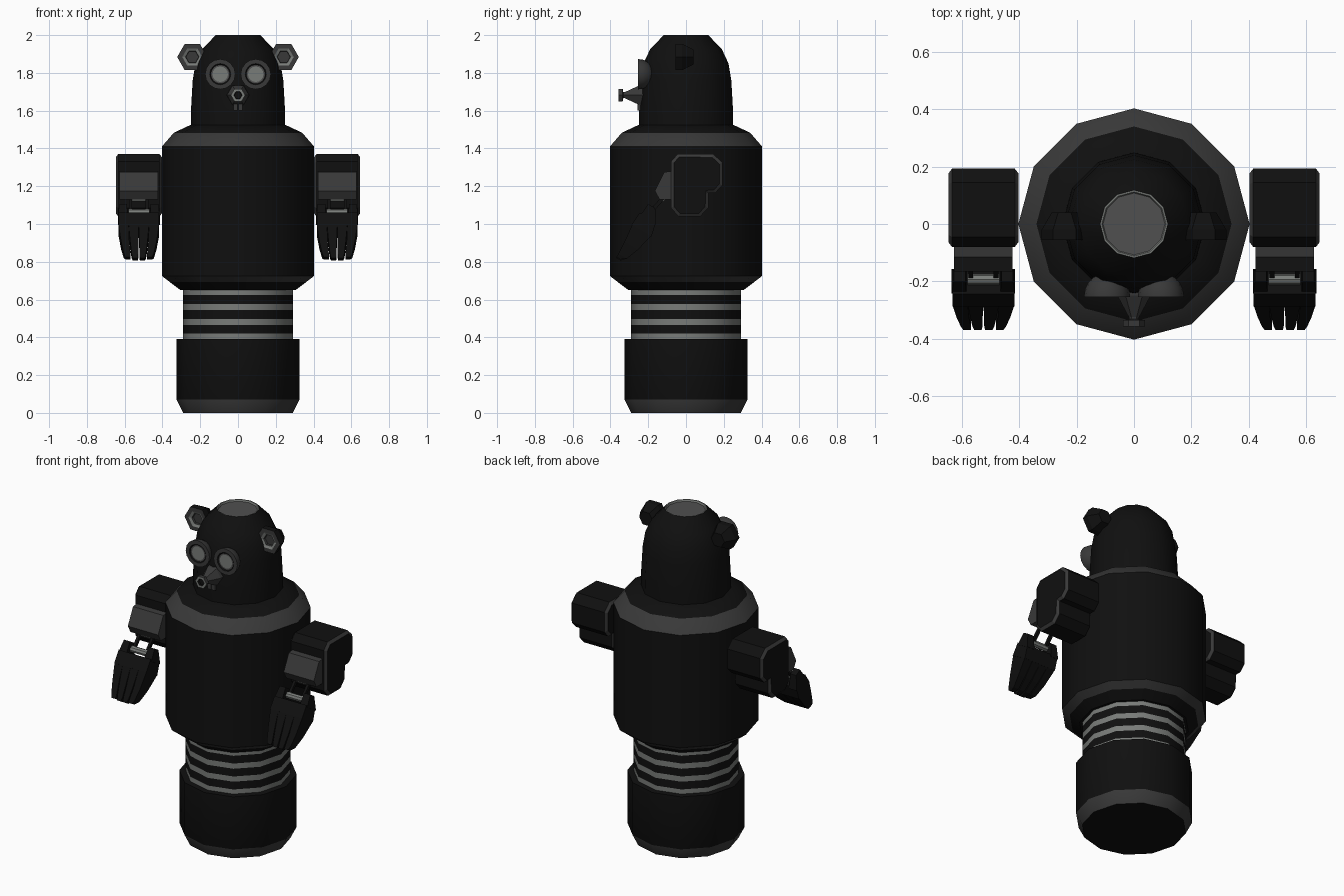
import bpy, bmesh, math
from mathutils import Matrix, Vector

old = bpy.data.objects.get("Cube")
if old:
    bpy.data.objects.remove(old, do_unlink=True)


def material(name, r, g, b):
    m = bpy.data.materials.new(name)
    m.use_nodes = True
    m.diffuse_color = (r, g, b, 1)
    node = m.node_tree.nodes["Principled BSDF"]
    node.inputs["Base Color"].default_value = (r, g, b, 1)
    node.inputs["Roughness"].default_value = 0.8
    return m


MATS = [material("black", 0.005, 0.005, 0.005),
        material("dark grey", 0.04, 0.04, 0.04),
        material("mid grey", 0.08, 0.08, 0.08),
        material("light grey", 0.19, 0.2, 0.19)]
BLACK, DARK, MID, LIGHT = range(4)


def finish(name, bm, smooth=True):
    """Turn a bmesh into an object with the shared materials."""
    bmesh.ops.recalc_face_normals(bm, faces=bm.faces)
    mesh = bpy.data.meshes.new(name)
    bm.to_mesh(mesh)
    bm.free()
    for m in MATS:
        mesh.materials.append(m)
    ob = bpy.data.objects.new(name, mesh)
    bpy.context.collection.objects.link(ob)
    if smooth:
        bpy.ops.object.select_all(action='DESELECT')
        ob.select_set(True)
        bpy.context.view_layer.objects.active = ob
        bpy.ops.object.shade_smooth_by_angle(angle=math.radians(31))
    return ob


def lathe(name, profile, sides=12, loc=(0, 0, 0), turn=None, smooth=True):
    """Profile rows are (radius, height, colour of the band up to the next row)."""
    bm = bmesh.new()
    rings = []
    for r, h, _ in profile:
        rings.append([bm.verts.new((r * math.cos(a), r * math.sin(a), h))
                      for a in (math.tau * i / sides for i in range(sides))])
    for k in range(len(rings) - 1):
        for i in range(sides):
            j = (i + 1) % sides
            f = bm.faces.new((rings[k][i], rings[k][j], rings[k + 1][j], rings[k + 1][i]))
            f.material_index = profile[k][2]
    bm.faces.new(rings[0][::-1]).material_index = BLACK
    bm.faces.new(rings[-1]).material_index = profile[-1][2]
    if turn:
        bm.transform(turn)
    bm.transform(Matrix.Translation(loc))
    return finish(name, bm, smooth)


def prism(name, outline, x0, x1, colour, bevel=0.0, rim=DARK):
    """Side outline (y, z) extruded across x, with optional coloured end chamfers."""
    bm = bmesh.new()
    base = bm.faces.new([bm.verts.new((x0, y, z)) for y, z in outline])
    out = bmesh.ops.extrude_face_region(bm, geom=[base])["geom"]
    for v in out:
        if isinstance(v, bmesh.types.BMVert):
            v.co.x = x1
    bmesh.ops.recalc_face_normals(bm, faces=bm.faces)
    for f in bm.faces:
        f.material_index = colour
    if bevel:
        ends = [f for f in bm.faces if abs(f.normal.x) > 0.9]
        ring = bmesh.ops.inset_region(bm, faces=ends, thickness=bevel, depth=0)["faces"]
        for f in ring:
            f.material_index = rim
        mid = (x0 + x1) / 2
        rim_verts = {v for f in ring for v in f.verts} - {v for f in ends for v in f.verts}
        for v in rim_verts:
            v.co.x += math.copysign(bevel * 0.7, mid - v.co.x)
    return finish(name, bm, False)


def loft(name, sections, colour):
    """Blocks through sections (x, y, z, half width, half thickness)."""
    bm = bmesh.new()
    lean = Vector((0, -0.85, 0.5))
    rings = []
    for x, y, z, w, t in sections:
        c = Vector((x, y, z))
        rings.append([bm.verts.new(c + Vector((sx * w, 0, 0)) + lean * (sy * t))
                      for sx, sy in ((-1, -1), (1, -1), (1, 1), (-1, 1))])
    for a, b in zip(rings, rings[1:]):
        for i in range(4):
            j = (i + 1) % 4
            bm.faces.new((a[i], a[j], b[j], b[i]))
    bm.faces.new(rings[0])
    bm.faces.new(rings[-1])
    for f in bm.faces:
        f.material_index = colour
    return finish(name, bm, False)


FORWARD = Matrix.Rotation(math.pi / 2, 4, 'X')
SIDEWAYS = Matrix.Rotation(math.pi / 2, 4, 'Y')

# Base drum and striped waist
lathe("base", [(0.29, 0, DARK), (0.325, 0.07, BLACK), (0.325, 0.39, BLACK),
               (0.28, 0.391, BLACK)])
waist = []
for i in range(4):
    z = 0.387 + i * 0.079
    waist += [(0.29, z, LIGHT), (0.29, z + 0.032, BLACK)]
lathe("waist", waist)

# Torso with chamfered rims
lathe("torso", [(0.28, 0.65, BLACK), (0.305, 0.65, BLACK), (0.36, 0.692, DARK),
                (0.403, 0.725, BLACK), (0.403, 1.41, DARK), (0.34, 1.483, BLACK),
                (0.25, 1.525, BLACK)])

# Domed head with a sunken cap
lathe("head", [(0.25, 1.5, BLACK), (0.249, 1.6, BLACK), (0.24, 1.76, BLACK),
               (0.225, 1.85, BLACK), (0.19, 1.925, BLACK), (0.118, 2.0, LIGHT),
               (0.112, 2.0, LIGHT), (0.108, 1.99, MID)])

# Snout and mouth
lathe("nose", [(0.062, 0.21, DARK), (0.058, 0.25, DARK), (0.018, 0.325, DARK),
               (0.018, 0.332, DARK), (0.038, 0.335, DARK), (0.038, 0.358, LIGHT),
               (0.022, 0.358, BLACK), (0.02, 0.345, BLACK)],
      6, (0, 0, 1.682), FORWARD, False)
for side in (-1, 1):
    x = side * 0.014
    prism("mouth_piece", [(-0.22, 1.64), (-0.258, 1.635), (-0.258, 1.6), (-0.22, 1.6)],
          x - 0.011, x + 0.011, DARK)

for side, word in ((1, "left"), (-1, "right")):
    # Eyes: half domes with a flat ringed face
    dome = [(0.08 * math.sin(a), 0.25 - 0.08 * math.cos(a), DARK)
            for a in (math.pi / 2 * k / 5 for k in range(1, 6))]
    lathe(word + "_eye", dome + [(0.08, 0.255, DARK), (0.056, 0.255, BLACK),
                                 (0.05, 0.25, MID), (0.041, 0.25, LIGHT)],
          16, (side * 0.094, 0, 1.793), FORWARD)

    # Ears: hexagonal cups
    lathe(word + "_ear", [(0.045, -0.04, BLACK), (0.08, 0.02, BLACK), (0.08, 0.055, DARK),
                          (0.053, 0.055, LIGHT), (0.036, 0.048, DARK), (0.034, 0.035, DARK)],
          6, (side * 0.242, 0, 1.884), FORWARD, False)

    # Shoulder block
    cx = side * 0.525
    outline = [(-0.045, 1.37), (0.145, 1.37), (0.193, 1.325), (0.193, 1.205),
               (0.155, 1.165), (0.118, 1.165), (0.118, 1.085), (0.075, 1.04),
               (-0.04, 1.04), (-0.08, 1.085), (-0.08, 1.33)]
    prism(word + "_shoulder", outline, cx - 0.122, cx + 0.122, BLACK, 0.018)

    # Wrist bracket, hinge pins and links
    prism(word + "_wrist_bracket", [(-0.07, 1.28), (-0.115, 1.275), (-0.165, 1.175),
                                    (-0.14, 1.13), (-0.07, 1.13)],
          cx - 0.102, cx + 0.102, DARK)
    for label, y, z, r, w in (("upper", -0.125, 1.132, 0.014, 0.05),
                              ("lower", -0.193, 1.06, 0.019, 0.056)):
        lathe(word + "_" + label + "_pin", [(r, -w, LIGHT), (r, w, LIGHT)], 8,
              (cx, y, z), SIDEWAYS)
    for s in (-1, 1):
        lx = cx + s * 0.044
        loft(word + "_link", [(lx, -0.115, 1.145, 0.008, 0.01),
                              (lx, -0.195, 1.055, 0.008, 0.01)], BLACK)
        # Knuckle lugs beside the hinge
        loft(word + "_hand_lug", [(cx + s * 0.083, -0.182, 1.095, 0.02, 0.022),
                                  (cx + s * 0.085, -0.2, 1.02, 0.026, 0.05)], BLACK)

    # Palm and four tapering fingers
    loft(word + "_palm", [(cx, -0.202, 1.035, 0.108, 0.05),
                          (cx, -0.235, 0.965, 0.108, 0.062)], BLACK)
    for i in range(4):
        k = i - 1.5
        tip = 0.81 + 0.006 * abs(k)
        loft(word + "_finger", [(cx + k * 0.054, -0.232, 0.97, 0.027, 0.06),
                                (cx + k * 0.048, -0.29, 0.885, 0.0215, 0.042),
                                (cx + k * 0.041, -0.335, 0.83, 0.0175, 0.026),
                                (cx + k * 0.038, -0.358, tip, 0.013, 0.013)], BLACK)
